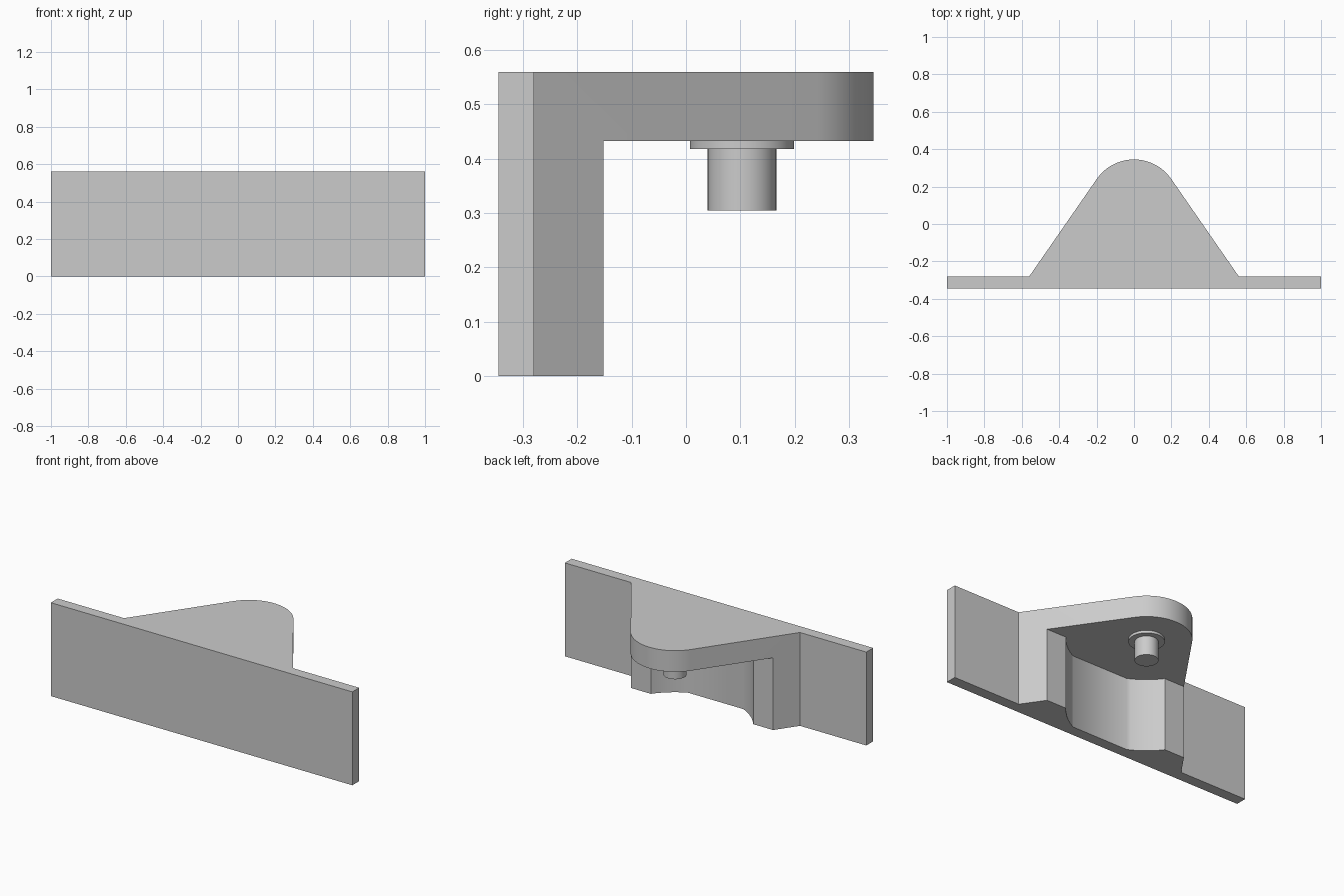
import bpy, bmesh
from math import sin, cos, acos, asin, atan2, pi, radians, sqrt

cube = bpy.data.objects.get("Cube")
if cube:
    bpy.data.objects.remove(cube, do_unlink=True)

# Main dimensions
FRONT, BACK = -0.345, -0.28      # plate faces
HEIGHT, UNDERSIDE = 0.56, 0.433  # bracket top, underside of the arm
LEG_BACK = -0.152                # back of the supporting leg
PIN_Y = 0.103                    # axis of nose, recess and pin
NOSE_R, RECESS_R = 0.242, 0.425
ROOT_X = 0.56                    # half width of the arm at the plate

grey = bpy.data.materials.new("light grey")
grey.use_nodes = True
colour = (0.6, 0.6, 0.6, 1)
grey.diffuse_color = colour
grey.node_tree.nodes["Principled BSDF"].inputs["Base Color"].default_value = colour


def prism(name, outline, z0, z1):
    """Extrude a counter-clockwise outline from z0 to z1."""
    bm = bmesh.new()
    base = bm.faces.new([bm.verts.new((x, y, z0)) for x, y in outline])
    top = bmesh.ops.extrude_face_region(bm, geom=[base], use_keep_orig=True)["geom"]
    verts = [v for v in top if isinstance(v, bmesh.types.BMVert)]
    bmesh.ops.translate(bm, verts=verts, vec=(0, 0, z1 - z0))
    bmesh.ops.recalc_face_normals(bm, faces=bm.faces)
    mesh = bpy.data.meshes.new(name)
    bm.to_mesh(mesh)
    bm.free()
    mesh.materials.append(grey)
    obj = bpy.data.objects.new(name, mesh)
    bpy.context.collection.objects.link(obj)
    return obj


def arc(radius, start, end, steps):
    """Points on an arc around the pin axis."""
    angles = [start + (end - start) * i / steps for i in range(steps + 1)]
    return [(radius * cos(a), PIN_Y + radius * sin(a)) for a in angles]


def activate(obj):
    bpy.ops.object.select_all(action='DESELECT')
    obj.select_set(True)
    bpy.context.view_layer.objects.active = obj


# Bracket: plate plus an arm whose straight sides run tangent into a round nose
drop = PIN_Y - BACK
tangent = acos(NOSE_R / sqrt(ROOT_X ** 2 + drop ** 2)) - atan2(drop, ROOT_X)
nose = arc(NOSE_R, tangent, pi - tangent, 32)
bracket = prism("bracket", [(-1, FRONT), (1, FRONT), (1, BACK), (ROOT_X, BACK)]
                + nose + [(-ROOT_X, BACK), (-1, BACK)], 0, HEIGHT)

# Space under the arm: open behind the leg, with a round recess cut to the plate
mouth = asin((LEG_BACK - PIN_Y) / RECESS_R)
floor = asin((BACK - PIN_Y) / RECESS_R)
left_wall = arc(RECESS_R, floor, mouth, 10)
right_wall = [(-x, y) for x, y in reversed(left_wall)]
cutter = prism("recess_cutter", [(-0.8, LEG_BACK)] + right_wall + left_wall
               + [(0.8, LEG_BACK), (0.8, 0.6), (-0.8, 0.6)], -0.1, UNDERSIDE)
cutter.hide_render = True
cut = bracket.modifiers.new("recess", 'BOOLEAN')
cut.object = cutter
cut.operation = 'DIFFERENCE'
cut.solver = 'EXACT'
activate(bracket)
bpy.ops.object.modifier_apply(modifier=cut.name)
bpy.data.objects.remove(cutter, do_unlink=True)

# Pin and its shoulder hanging under the arm
shoulder = prism("pin_shoulder", arc(0.096, 0, 2 * pi, 48)[:-1], 0.418, UNDERSIDE + 0.005)
pin = prism("pin", arc(0.063, 0, 2 * pi, 48)[:-1], 0.305, UNDERSIDE + 0.003)

for obj in (bracket, shoulder, pin):
    activate(obj)
    bpy.ops.object.shade_smooth_by_angle(angle=radians(30))
